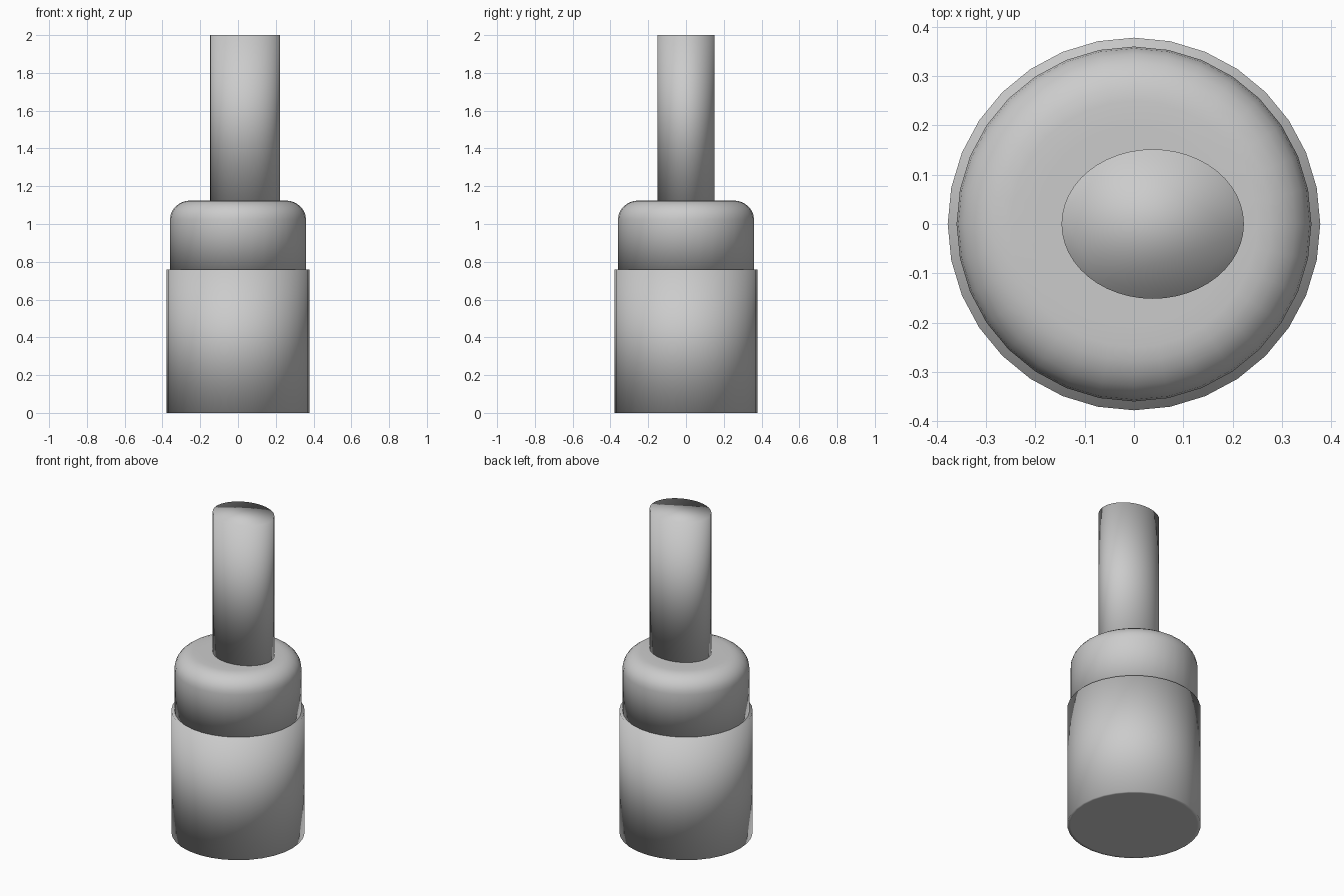
import bpy, bmesh
from math import sin, cos, pi

cube = bpy.data.objects.get("Cube")
if cube:
    bpy.data.objects.remove(cube, do_unlink=True)

GREY = 0.6
mat = bpy.data.materials.new("plain grey")
mat.use_nodes = True
mat.diffuse_color = (GREY, GREY, GREY, 1)
mat.node_tree.nodes["Principled BSDF"].inputs["Base Color"].default_value = (GREY, GREY, GREY, 1)


def turned(name, profile, sides, squash=1.0, offset=0.0):
    """Closed round solid from (radius, height) points, smooth all over."""
    bm = bmesh.new()
    rings = []
    for r, z in profile:
        rings.append([bm.verts.new((offset + r * cos(2 * pi * i / sides),
                                    r * squash * sin(2 * pi * i / sides), z))
                      for i in range(sides)])
    for low, high in zip(rings, rings[1:]):
        for i in range(sides):
            j = (i + 1) % sides
            bm.faces.new((low[i], low[j], high[j], high[i]))
    bm.faces.new(rings[0][::-1])
    bm.faces.new(rings[-1])
    for f in bm.faces:
        f.smooth = True
    mesh = bpy.data.meshes.new(name)
    bm.to_mesh(mesh)
    bm.free()
    mesh.materials.append(mat)
    obj = bpy.data.objects.new(name, mesh)
    bpy.context.collection.objects.link(obj)
    return obj


# Wide lower body, with a narrow rim on its underside
turned("lower_body", [(0.36, 0), (0.378, 0), (0.378, 0.76)], 32)

# Collar with a rounded shoulder
shoulder = [(0.25 + 0.11 * cos(a * pi / 12), 1.025 + 0.1 * sin(a * pi / 12))
            for a in range(7)]
turned("collar", [(0.36, 0.755)] + shoulder + [(0.2, 1.125)], 32)

# Oval post, set slightly to one side
turned("oval_post", [(0.185, 1.115), (0.185, 2.0)], 48, squash=0.82, offset=0.038)
